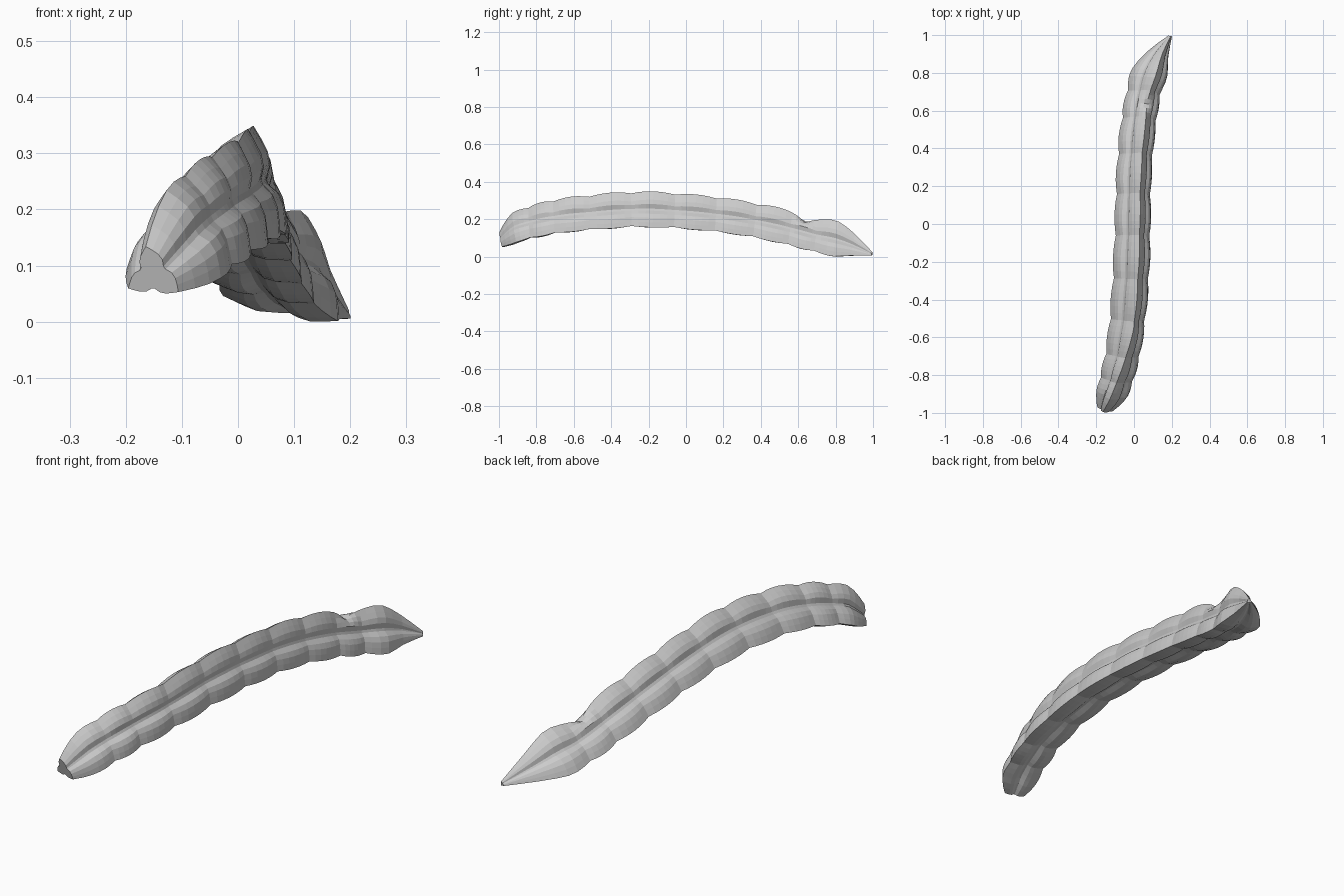
import bpy, bmesh, math
from mathutils import Vector

cube = bpy.data.objects.get("Cube")
if cube:
    bpy.data.objects.remove(cube)

# Spine stations: y, x, z, radius
SPINE = [(-.983, -.153, .086, .054), (-.94, -.13, .117, .086), (-.89, -.108, .147, .104),
         (-.7, -.056, .196, .112), (-.5, -.025, .222, .116), (-.25, -.006, .238, .118),
         (0, .002, .227, .116), (.25, .008, .2, .114), (.5, .028, .153, .114),
         (.7, .06, .102, .112), (.8, .09, .082, .116), (.9, .13, .054, .07),
         (.995, .19, .016, .012)]
START, END = SPINE[0][0], SPINE[-1][0]
# Waists between the swollen seed chambers
WAISTS = [START, -.83, -.7, -.51, -.29, -.06, .16, .37, .56, .7]
SPANS = 6
# Corner directions in degrees, and how far each twists at the front end
CORNERS = [(76, 26), (200, 8), (318, 6)]
# Around one corner: offset in degrees, share of radius, strength of the waists
HALF = [(54, .47, .4), (38, .63, 1), (24, .745, 1.1), (11, .855, 1)]
CORNER = [(-o, s, w) for o, s, w in HALF] + [(0, 1, .75)] + HALF[::-1]


def spine_at(y):
    """Smooth interpolation of the spine stations."""
    i = max(k for k in range(len(SPINE) - 1) if SPINE[k][0] <= y)
    p, q = SPINE[i], SPINE[i + 1]
    before, after = SPINE[max(i - 1, 0)], SPINE[min(i + 2, len(SPINE) - 1)]
    h = q[0] - p[0]
    t = (y - p[0]) / h
    out = []
    for c in (1, 2, 3):
        m0 = (q[c] - before[c]) / (q[0] - before[0]) * h
        m1 = (after[c] - p[c]) / (after[0] - p[0]) * h
        out.append((2*t**3 - 3*t*t + 1) * p[c] + (t**3 - 2*t*t + t) * m0
                   + (3*t*t - 2*t**3) * q[c] + (t**3 - t*t) * m1)
    return Vector((out[0], y, out[1])), out[2]


# Ring positions and waist depth along the pod
rings = []
for a, b in zip(WAISTS, WAISTS[1:]):
    for k in range(SPANS):
        t = k / SPANS
        pinch = 0 if a == START and t < .5 else .13 * (2 * t - 1) ** 2
        rings.append((a + (b - a) * t, pinch))
rings += [(.7, .13), (.73, .06), (.77, .02)] + [(y, 0) for y in (.81, .85, .9, .95, END)]


def ring_points(y, pinch):
    centre, radius = spine_at(y)
    ahead, behind = spine_at(min(y + .02, END))[0], spine_at(max(y - .02, START))[0]
    # Sections stand halfway between upright and square to the spine
    tangent = ((ahead - behind).normalized() + Vector((0, 1, 0))).normalized()
    side = tangent.cross(Vector((0, 0, 1))).normalized()
    up = side.cross(tangent)
    # Split in the upper ridge near the tail
    dent = max(0, 1 - abs(y - .63) / .07)
    front = max(0, (-.55 - y) / .45)
    corners = [angle + twist * front for angle, twist in CORNERS]
    points = []
    for n, corner in enumerate(corners):
        before = (corner - corners[n - 1]) % 360
        after = (corners[(n + 1) % 3] - corner) % 360
        for offset, share, strength in CORNER:
            angle = math.radians(corner + offset * (before if offset < 0 else after) / 120)
            r = radius * share * (1 - pinch * strength)
            if n == 0:
                r *= 1 - .4 * dent * max(0, (share - .6) / .4)
            points.append(centre + (side * math.cos(angle) + up * math.sin(angle)) * r)
    return points


# Three-sided pod shell with sharp scalloped corners
bm = bmesh.new()
loops = [[bm.verts.new(p) for p in ring_points(*ring)] for ring in rings]
for one, two in zip(loops, loops[1:]):
    for i in range(len(one)):
        j = (i + 1) % len(one)
        bm.faces.new((one[i], one[j], two[j], two[i]))

# Closed ends
for loop in (loops[0], loops[-1]):
    hub = bm.verts.new(sum((v.co for v in loop), Vector()) / len(loop))
    for i in range(len(loop)):
        bm.faces.new((loop[i], loop[(i + 1) % len(loop)], hub))
bmesh.ops.recalc_face_normals(bm, faces=bm.faces)

# Centre and rest on the ground
low = Vector([min(v.co[c] for v in bm.verts) for c in range(3)])
high = Vector([max(v.co[c] for v in bm.verts) for c in range(3)])
middle = (low + high) / 2
middle.z = low.z
bmesh.ops.translate(bm, verts=bm.verts, vec=-middle)

mesh = bpy.data.meshes.new("seed_pod")
bm.to_mesh(mesh)
bm.free()
pod = bpy.data.objects.new("seed_pod", mesh)
bpy.context.collection.objects.link(pod)

# Pale grey skin
grey = bpy.data.materials.new("pale_grey")
grey.use_nodes = True
colour = (.6, .6, .6, 1)
grey.diffuse_color = colour
grey.node_tree.nodes["Principled BSDF"].inputs["Base Color"].default_value = colour
mesh.materials.append(grey)
